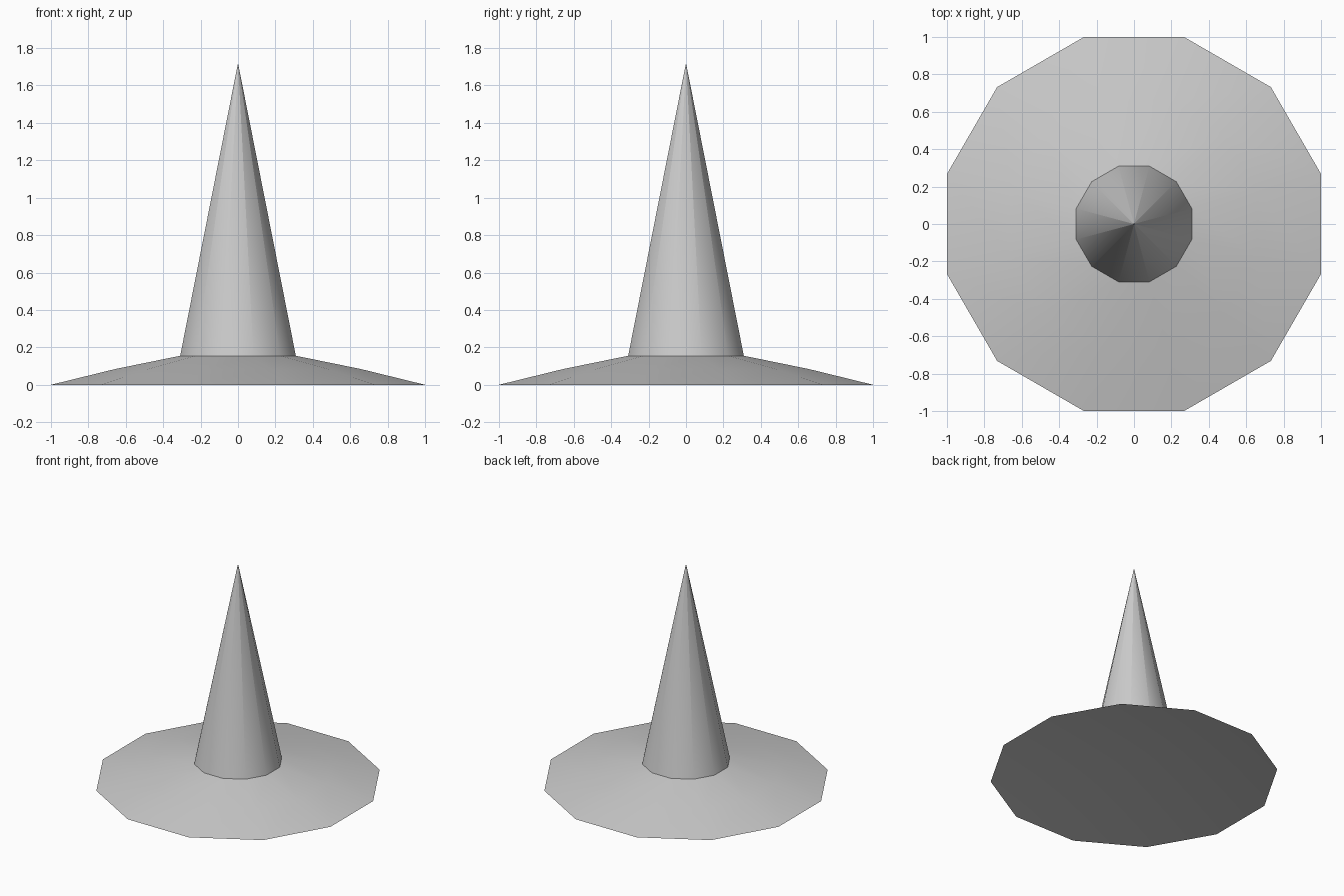
import bpy, bmesh
from math import pi, cos, sin, radians

cube = bpy.data.objects.get("Cube")
if cube:
    bpy.data.objects.remove(cube, do_unlink=True)

SIDES = 12

grey = bpy.data.materials.new("mid grey")
grey.use_nodes = True
grey.diffuse_color = (0.6, 0.6, 0.6, 1)
grey.node_tree.nodes["Principled BSDF"].inputs["Base Color"].default_value = (0.6, 0.6, 0.6, 1)


def lathe(name, profile):
    """Turn (radius, height) points, from the underside outwards and up, into a faceted shell."""
    bm = bmesh.new()
    angles = [(i + 0.5) * 2 * pi / SIDES for i in range(SIDES)]
    rings = [[bm.verts.new((r * cos(a), r * sin(a), z)) for a in angles]
             for r, z in profile]
    for low, high in zip(rings, rings[1:]):
        for i in range(SIDES):
            j = (i + 1) % SIDES
            bm.faces.new((low[i], low[j], high[j], high[i]))
    # Weld any ring of zero radius into a single centre point
    bmesh.ops.remove_doubles(bm, verts=bm.verts[:], dist=0.00001)
    mesh = bpy.data.meshes.new(name)
    bm.to_mesh(mesh)
    bm.free()
    mesh.materials.append(grey)
    obj = bpy.data.objects.new(name, mesh)
    bpy.context.collection.objects.link(obj)
    bpy.ops.object.select_all(action='DESELECT')
    obj.select_set(True)
    bpy.context.view_layer.objects.active = obj
    bpy.ops.object.shade_smooth_by_angle(angle=radians(40))
    return obj


# Sloping brim with a sharp rim and a shallow hollow underside
lathe("brim", [(0, 0.115), (1.035, 0), (0.68, 0.084), (0.32, 0.155)])

# Tall pointed crown; the tiny tip ring keeps the shading straight along its length
lathe("crown", [(0.32, 0.155), (0.001, 1.715)])
